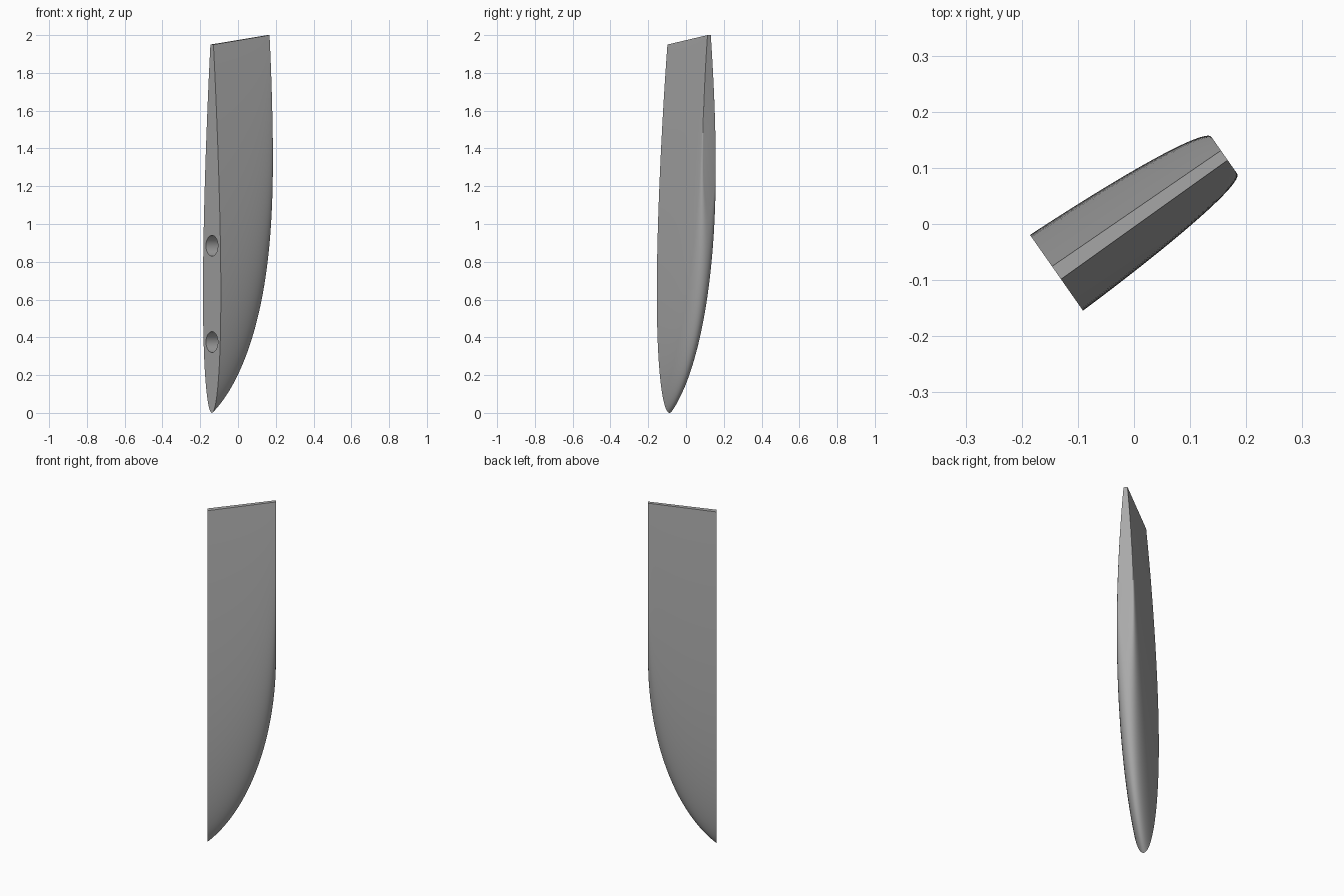
import bpy, bmesh, math
from mathutils import Matrix, Vector

cube = bpy.data.objects.get("Cube")
if cube:
    bpy.data.objects.remove(cube)

U_ROOT, U_TIP = -0.163, 0.202       # flat root end and narrow tip end
COLS, ROWS = 32, 40
PLACE = Matrix.Rotation(math.radians(35), 4, 'Z') @ Matrix.Translation((0, 0.008, 0))

grey = bpy.data.materials.new("grey")
grey.use_nodes = True
colour = (0.4, 0.4, 0.4, 1)
grey.diffuse_color = colour
grey.node_tree.nodes["Principled BSDF"].inputs["Base Color"].default_value = colour


def leading_edge(u):
    """Height of the rounded lower outline: part of an ellipse."""
    centre, reach = -0.40, 0.602
    curve = lambda p: math.sqrt(max(0, 1 - ((p - centre) / reach) ** 2))
    return 1.08 * (1 - curve(u) / curve(U_ROOT))


def foil(s):
    """Half thickness of a streamlined section with a closed tail."""
    return 5 * (0.2969 * math.sqrt(s) - 0.126 * s - 0.3516 * s**2
                + 0.2843 * s**3 - 0.1036 * s**4)


# Fin body: one foil section per column, with a blunt tail along the top
bm = bmesh.new()
sections = []
for i in range(COLS + 1):
    k = math.sin(math.pi / 2 * i / COLS)
    u = U_ROOT + (U_TIP - U_ROOT) * k
    low, high = leading_edge(u), 1.95 + 0.05 * k
    chord, tail = high - low, 0.014 - 0.0035 * k
    left, right = [], []
    for j in range(ROWS + 1):
        s = 1 - math.cos(math.pi / 2 * j / ROWS)
        half = 0.08 * chord * foil(s) + tail * s
        z = low + chord * s
        left.append(bm.verts.new((u, half, z)))
        right.append(left[0] if j == 0 else bm.verts.new((u, -half, z)))
    sections.append(right[::-1] + left[1:])
for a, b in zip(sections, sections[1:]):
    for j in range(len(a)):
        n = (j + 1) % len(a)
        bm.faces.new((a[j], a[n], b[n], b[j]))
bm.faces.new(sections[0])
bm.faces.new(sections[-1])
bmesh.ops.recalc_face_normals(bm, faces=bm.faces)
mesh = bpy.data.meshes.new("fin")
bm.to_mesh(mesh)
bm.free()
fin = bpy.data.objects.new("fin", mesh)
bpy.context.collection.objects.link(fin)
mesh.materials.append(grey)
fin.matrix_world = PLACE

# Two blind mounting holes in the root end
for z in (0.885, 0.375):
    bpy.ops.mesh.primitive_cylinder_add(vertices=48, radius=0.055, depth=0.24)
    cutter = bpy.context.object
    cutter.name = "hole_cutter"
    cutter.matrix_world = (PLACE @ Matrix.Translation(Vector((U_ROOT, 0, z)))
                           @ Matrix.Rotation(math.pi / 2, 4, 'Y'))
    cutter.data.materials.append(grey)
    cutter.hide_render = True
    cutter.hide_set(True)
    cut = fin.modifiers.new("mounting_hole", 'BOOLEAN')
    cut.operation, cut.solver, cut.object = 'DIFFERENCE', 'EXACT', cutter

# Apply the cuts, then smooth the skin and keep the rims sharp
bpy.ops.object.select_all(action='DESELECT')
bpy.context.view_layer.objects.active = fin
fin.select_set(True)
for name in [m.name for m in fin.modifiers]:
    bpy.ops.object.modifier_apply(modifier=name)
for ob in [o for o in bpy.data.objects if o.name.startswith("hole_cutter")]:
    bpy.data.objects.remove(ob)
bpy.ops.object.shade_smooth_by_angle(angle=math.radians(30))
